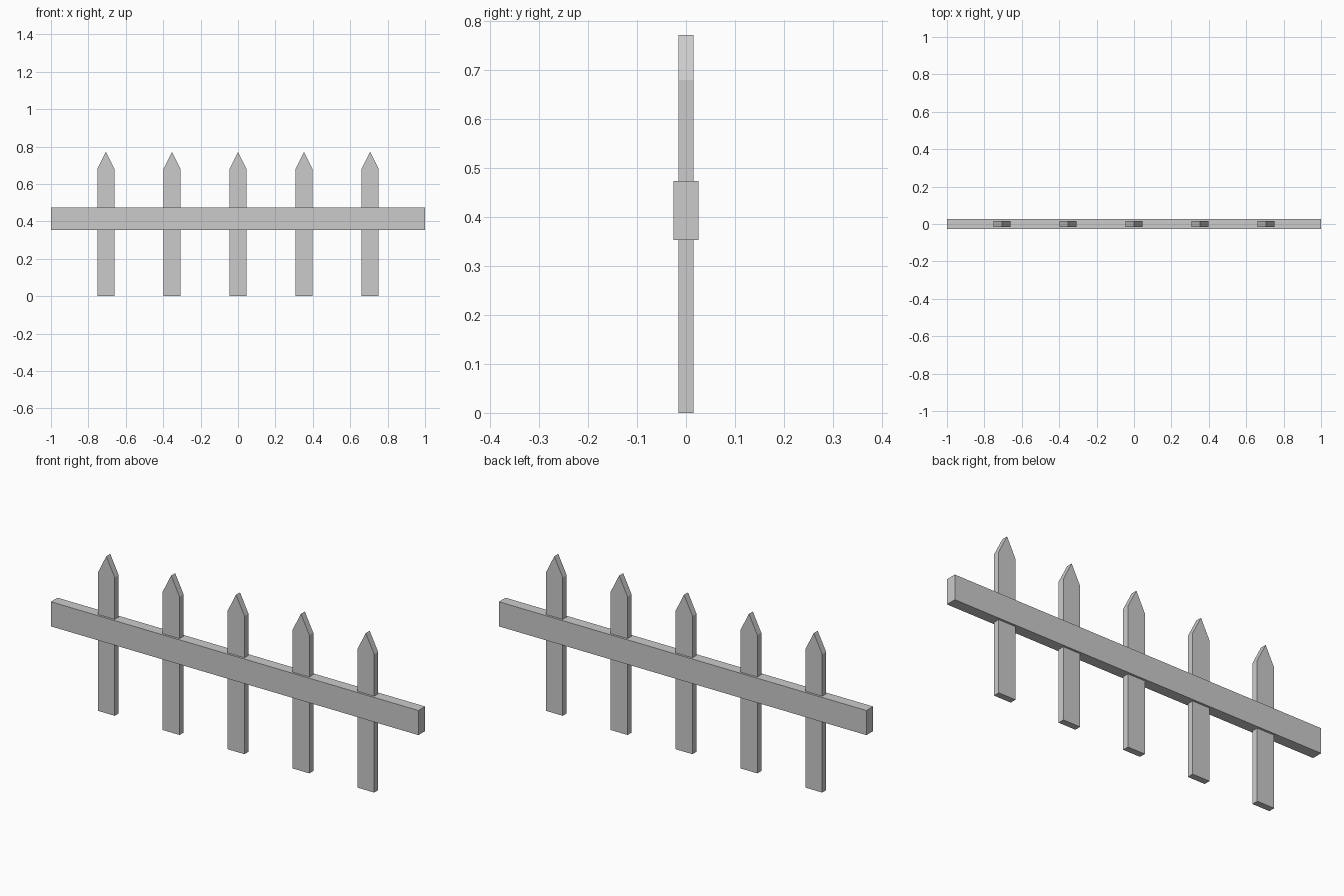
import bpy, bmesh

if "Cube" in bpy.data.objects:
    bpy.data.objects.remove(bpy.data.objects["Cube"])


def extruded(name, profile, depth, x=0.0):
    """Solid from an (x, z) outline, centred on y = 0."""
    bm = bmesh.new()
    face = bm.faces.new([bm.verts.new((px, -depth / 2, pz)) for px, pz in profile])
    ext = bmesh.ops.extrude_face_region(bm, geom=[face])
    verts = [v for v in ext["geom"] if isinstance(v, bmesh.types.BMVert)]
    bmesh.ops.translate(bm, verts=verts, vec=(0, depth, 0))
    bmesh.ops.recalc_face_normals(bm, faces=bm.faces)
    mesh = bpy.data.meshes.new(name)
    bm.to_mesh(mesh)
    bm.free()
    obj = bpy.data.objects.new(name, mesh)
    obj.location.x = x
    bpy.context.collection.objects.link(obj)
    return obj


# Horizontal rail
extruded("rail", [(-1, 0.353), (1, 0.353), (1, 0.474), (-1, 0.474)], 0.052)

# Pointed pickets running through the rail
W = 0.046
picket = [(-W, 0), (W, 0), (W, 0.68), (0, 0.772), (-W, 0.68)]
for i in range(5):
    extruded(f"picket_{i + 1}", picket, 0.031, (i - 2) * 0.353)
